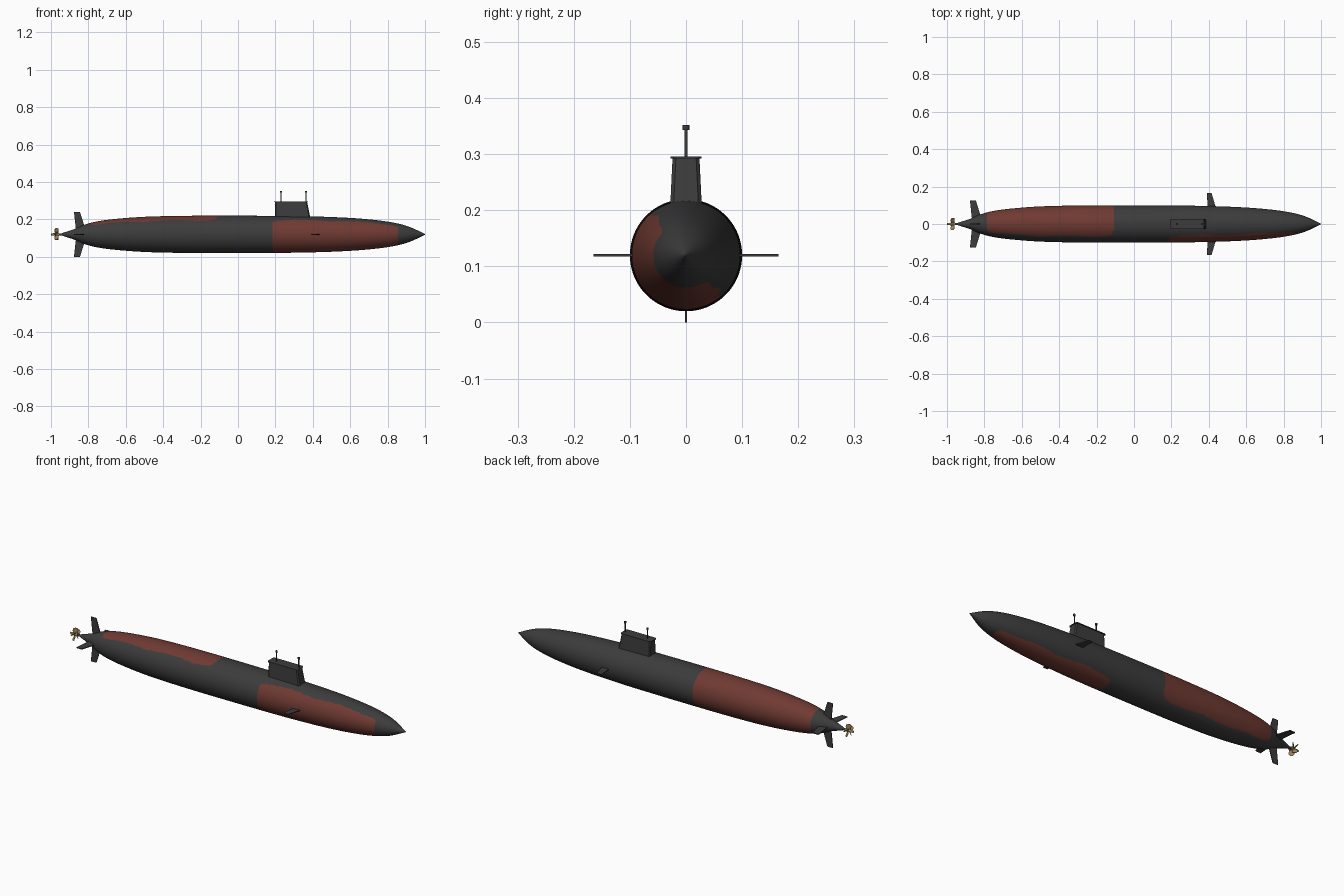
import bpy, bmesh, math
from mathutils import Matrix, Vector

if "Cube" in bpy.data.objects:
    bpy.data.objects.remove(bpy.data.objects["Cube"], do_unlink=True)

AXIS_Z = 0.12


def material(name, rgb):
    m = bpy.data.materials.new(name)
    m.use_nodes = True
    m.diffuse_color = (*rgb, 1)
    bsdf = m.node_tree.nodes["Principled BSDF"]
    bsdf.inputs["Base Color"].default_value = (*rgb, 1)
    bsdf.inputs["Roughness"].default_value = 0.7
    return m


DARK = material("dark grey", (0.045, 0.045, 0.045))
RED = material("rust red", (0.16, 0.042, 0.032))
BRASS = material("brass", (0.36, 0.25, 0.11))


def finish(bm, name, mats, angle=30):
    bmesh.ops.recalc_face_normals(bm, faces=bm.faces)
    mesh = bpy.data.meshes.new(name)
    bm.to_mesh(mesh)
    bm.free()
    ob = bpy.data.objects.new(name, mesh)
    bpy.context.collection.objects.link(ob)
    for m in mats:
        mesh.materials.append(m)
    bpy.ops.object.select_all(action='DESELECT')
    ob.select_set(True)
    bpy.context.view_layer.objects.active = ob
    bpy.ops.object.shade_smooth_by_angle(angle=math.radians(angle))
    return ob


def loft(bm, rings, caps=True):
    """Bridge equal-length closed rings of points."""
    vs = [[bm.verts.new(p) for p in r] for r in rings]
    n = len(vs[0])
    for a, b in zip(vs, vs[1:]):
        for i in range(n):
            j = (i + 1) % n
            bm.faces.new((a[i], a[j], b[j], b[i]))
    if caps:
        bm.faces.new(vs[0])
        bm.faces.new(vs[-1])


def cylinder(name, mat, p, axis, r1, r2, length, sides=16):
    bm = bmesh.new()
    turn = Vector((0, 0, 1)).rotation_difference(Vector(axis)).to_matrix().to_4x4()
    bmesh.ops.create_cone(bm, cap_ends=True, segments=sides, radius1=r1, radius2=r2,
                          depth=length, matrix=Matrix.Translation(p) @ turn)
    return finish(bm, name, [mat])


# Hull: lathed profile of (x, radius)
profile = [(-0.94, 0.007), (-0.87, 0.03), (-0.82, 0.052), (-0.75, 0.07), (-0.65, 0.083),
           (-0.5, 0.094), (-0.3, 0.099), (-0.1, 0.1), (0.2, 0.099), (0.4, 0.096),
           (0.6, 0.088), (0.75, 0.075), (0.85, 0.059), (0.92, 0.039), (1.0, 0.002)]


def radius(x):
    """Cubic interpolation of the profile."""
    last = len(profile) - 1
    i = max(k for k in range(last) if profile[k][0] <= x + 1e-9)

    def slope(k):
        a, b = profile[max(k - 1, 0)], profile[min(k + 1, last)]
        return (b[1] - a[1]) / (b[0] - a[0])
    (x0, r0), (x1, r1) = profile[i], profile[i + 1]
    h = x1 - x0
    t = (x - x0) / h
    return ((2*t**3 - 3*t**2 + 1) * r0 + (t**3 - 2*t**2 + t) * h * slope(i)
            + (3*t**2 - 2*t**3) * r1 + (t**3 - t**2) * h * slope(i + 1))


def in_patch(x, angle, x0, x1, middle, half):
    """Rounded panel wrapped on the hull, with gently wavy long edges."""
    u = (2 * x - x0 - x1) / (x1 - x0)
    d = (angle - middle + 180) % 360 - 180
    v = d / (half + 3 * math.sin(22 * x))
    return abs(u) ** 14 + abs(v) ** 14 < 1


SEGS, RINGS = 128, 240
bm = bmesh.new()
rings = []
for k in range(RINGS + 1):
    x = -0.94 + 1.94 * k / RINGS
    r = radius(x)
    rings.append([(x, r * math.cos(math.tau * s / SEGS),
                   AXIS_Z + r * math.sin(math.tau * s / SEGS)) for s in range(SEGS)])
loft(bm, rings)
for f in bm.faces:
    c = f.calc_center_median()
    a = math.degrees(math.atan2(c.z - AXIS_Z, c.y))
    bow = in_patch(c.x, a, 0.18, 0.855, 220, 92)
    stern = in_patch(c.x, a, -0.79, -0.11, 41, 90)
    f.material_index = 1 if bow or stern else 0
finish(bm, "hull", [DARK, RED])


# Sail: tapered tower with clipped corners and a thin roof rim
def plan(x0, x1, half, z, c=0.006):
    return [(x0 + c, -half, z), (x1 - c, -half, z), (x1, c - half, z), (x1, half - c, z),
            (x1 - c, half, z), (x0 + c, half, z), (x0, half - c, z), (x0, c - half, z)]


bm = bmesh.new()
loft(bm, [plan(0.197, 0.39, 0.029, 0.19), plan(0.197, 0.37, 0.024, 0.293)])
finish(bm, "sail", [DARK])
bm = bmesh.new()
loft(bm, [plan(0.193, 0.374, 0.028, 0.292), plan(0.193, 0.374, 0.028, 0.296)])
finish(bm, "sail_roof", [DARK])

# Masts with small heads
for name, x in (("aft_mast", 0.23), ("forward_mast", 0.363)):
    cylinder(name, DARK, (x, 0, 0.317), (0, 0, 1), 0.003, 0.003, 0.056)
    cylinder(name + "_head", DARK, (x, 0, 0.3475), (0, 0, 1), 0.006, 0.006, 0.009)


# Fins: thin swept blades, outline as (x, span), turned about the hull axis
def fin(name, outline, thick, degrees):
    bm = bmesh.new()
    loft(bm, [[(x, s, t) for x, s in outline] for t in (-thick / 2, thick / 2)])
    bm.transform(Matrix.Translation((0, 0, AXIS_Z)) @
                 Matrix.Rotation(math.radians(degrees), 4, 'X'))
    finish(bm, name, [DARK])


bow_plane = [(0.395, 0.08), (0.44, 0.08), (0.415, 0.165), (0.389, 0.165)]
tail_fin = [(-0.865, 0.01), (-0.81, 0.01), (-0.845, 0.12), (-0.877, 0.12)]
tail_plane = [(x, s * 1.04) for x, s in tail_fin]
for side, turn in (("left", 0), ("right", 180)):
    fin(side + "_bow_plane", bow_plane, 0.004, turn)
    fin(side + "_tail_plane", tail_plane, 0.004, turn)
for place, turn in (("upper", 90), ("lower", 270)):
    fin(place + "_rudder", tail_fin, 0.004, turn)

# Propeller: shaft, hub and five pitched blades
cylinder("propeller_shaft", DARK, (-0.945, 0, AXIS_Z), (-1, 0, 0), 0.006, 0.006, 0.03)
cylinder("propeller_hub", BRASS, (-0.978, 0, AXIS_Z), (-1, 0, 0), 0.009, 0.005, 0.044)
bm = bmesh.new()
blade = [(-0.007, 0.004), (0.007, 0.004), (0.014, 0.02), (0.011, 0.031),
         (0, 0.035), (-0.011, 0.031), (-0.014, 0.02)]
for k in range(5):
    part = bmesh.new()
    loft(part, [[(x, t, s) for x, s in blade] for t in (-0.001, 0.001)])
    part.transform(Matrix.Translation((-0.97, 0, AXIS_Z)) @
                   Matrix.Rotation(math.tau * k / 5, 4, 'X') @
                   Matrix.Rotation(math.radians(40), 4, 'Z'))
    temp = bpy.data.meshes.new("blade")
    part.to_mesh(temp)
    part.free()
    bm.from_mesh(temp)
    bpy.data.meshes.remove(temp)
finish(bm, "propeller_blades", [BRASS])
